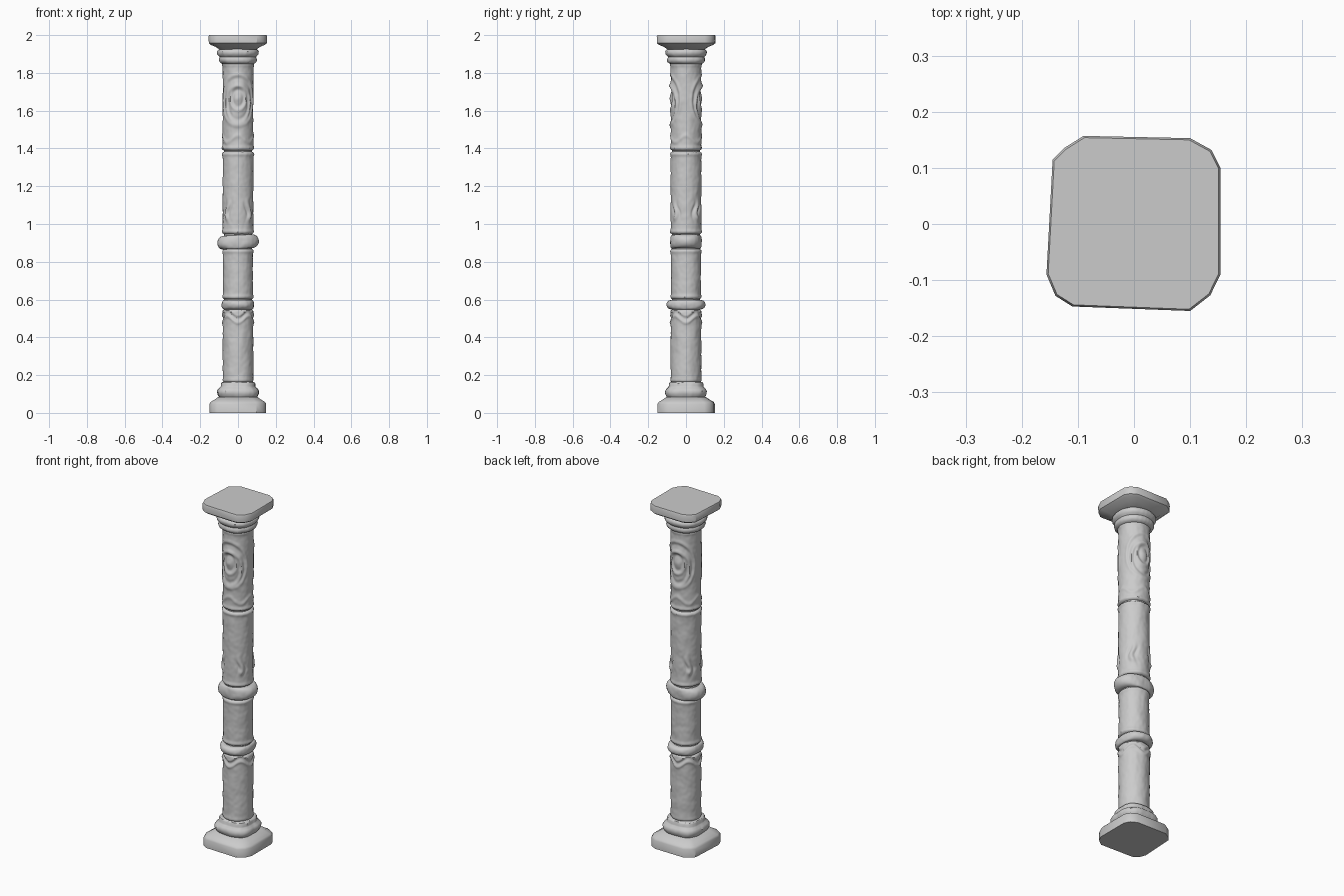
import bpy, bmesh, math
from mathutils import Vector, noise

if "Cube" in bpy.data.objects:
    bpy.data.objects.remove(bpy.data.objects["Cube"])

N = 112  # segments around the shaft


def finish(name, bm):
    bmesh.ops.recalc_face_normals(bm, faces=bm.faces)
    me = bpy.data.meshes.new(name)
    bm.to_mesh(me)
    bm.free()
    ob = bpy.data.objects.new(name, me)
    bpy.context.collection.objects.link(ob)
    for o in bpy.context.selected_objects:
        o.select_set(False)
    ob.select_set(True)
    bpy.context.view_layer.objects.active = ob
    bpy.ops.object.shade_smooth_by_angle(angle=math.radians(40))
    return ob


def skin(name, loops):
    """Join a stack of equal-length point loops and cap the ends."""
    bm = bmesh.new()
    rings = [[bm.verts.new(p) for p in loop] for loop in loops]
    n = len(rings[0])
    for a, b in zip(rings, rings[1:]):
        for i in range(n):
            j = (i + 1) % n
            bm.faces.new((a[i], a[j], b[j], b[i]))
    bm.faces.new(rings[0])
    bm.faces.new(rings[-1])
    return finish(name, bm)


def wear(p, amp):
    """Uneven, weathered stone surface."""
    return amp * (noise.noise(p * 22) + 0.5 * noise.noise(p * 55))


def moulding(name, rows, p=2.0, tilt=0.0, amp=0.003):
    """Rows are (z, half width x, half width y); p > 2 squares the section."""
    loops = []
    for z, hx, hy in rows:
        loop = []
        for i in range(N):
            t = 2 * math.pi * i / N
            c, s = math.cos(t), math.sin(t)
            r = (abs(c / hx) ** p + abs(s / hy) ** p) ** (-1 / p)
            r += wear(Vector((c * r, s * r, z)), amp)
            loop.append((c * r, s * r, z + tilt * c * r))
        loops.append(loop)
    return skin(name, loops)


def band(d, w):
    return math.exp(-(d / w) ** 2)


def relief(x, y, z):
    """Carved pattern, repeated on the front and back of the shaft."""
    a = math.atan2(x, abs(y))
    u = 0.083 * a
    h = 0.0
    if z > 1.42:
        # large eye made of nested ovals with a pupil
        for ru, rz, zc, hh in ((0.100, 0.135, 1.655, .004), (0.072, 0.10, 1.635, .005),
                               (0.044, 0.062, 1.665, .005)):
            d = (math.hypot(u / ru, (z - zc) / rz) - 1) * ru
            h += hh * (band(d, 0.008) - 0.7 * band(d + 0.014, 0.008))
        h += 0.006 * band(math.hypot(u, z - 1.665), 0.018)
        # scalloped lower border
        h += 0.004 * band(z - 1.45 - 0.018 * math.cos(4 * a), 0.012)
    elif 0.96 < z < 1.4:
        # hooks on the diagonals
        d = abs(abs(a) - 0.78 - 0.12 * math.sin((z - 1.02) * 50)) * 0.083
        if z < 1.15:
            fade = band(z - 1.07, 0.045)
            h += fade * (0.006 * band(d, 0.011) - 0.005 * band(d - 0.02, 0.008))
        h += 0.006 * band(math.hypot((abs(a) - 0.78) * 0.083, z - 1.035), 0.016)
    elif z < 0.54:
        # hanging swags under the lower ring
        for off, hh in ((0.0, .005), (0.022, -.004), (0.038, .004)):
            h += hh * band(z - 0.495 - off + 0.018 * math.cos(4 * a), 0.008)
    return h


def drum(name, z0, z1, r, flange, amp=0.0022):
    """Carved shaft drum with a low flange at its ends."""
    loops = []
    rows = int((z1 - z0) / 0.0065)
    for k in range(rows + 1):
        z = z0 + (z1 - z0) * k / rows
        e = min(z - z0, z1 - z)
        base = r + flange * band(e - 0.014, 0.01) - 0.010 * band(e, 0.005)
        loop = []
        for i in range(N):
            t = 2 * math.pi * i / N
            c, s = math.cos(t), math.sin(t)
            q = base + relief(c, s, z) + wear(Vector((c * r, s * r, z * 0.8)), amp)
            loop.append((c * q, s * q, z))
        loops.append(loop)
    return skin(name, loops)


# worn, chamfered square outline shared by plinth and top slab
OUTLINE = [(-.09, .157), (.10, .153), (.138, .132), (.154, .10), (.154, -.09), (.136, -.127),
           (.10, -.155), (-.11, -.147), (-.14, -.128), (-.156, -.09), (-.145, .115), (-.125, .135)]


def slab(name, rows):
    return skin(name, [[(x * s, y * s, z) for x, y in OUTLINE] for z, s in rows])


slab("plinth", [(0, .97), (.047, .97), (.058, .93), (.07, .80), (.085, .66)])
slab("top_slab", [(1.925, .64), (1.938, .76), (1.948, .92), (1.957, .99), (1.992, 1), (2, .98)])

# base and capital mouldings
moulding("base_moulding", [(z, h, h) for z, h in (
    (.06, .095), (.078, .097), (.088, .103), (.10, .109), (.115, .110), (.127, .104), (.136, .094),
    (.142, .091), (.155, .091), (.162, .087), (.166, .075))], p=3.0)
moulding("capital_moulding", [(z, h, h) for z, h in (
    (1.845, .075), (1.85, .088), (1.857, .097), (1.868, .101), (1.878, .099), (1.884, .096),
    (1.892, .104), (1.90, .109), (1.912, .110), (1.921, .105), (1.927, .096), (1.94, .093))], p=2.2)

# shaft
moulding("shaft_core", [(.15, .073, .073), (1.86, .073, .073)], amp=0)
drum("lower_drum", .16, .548, .081, .001)
drum("middle_drum", .60, .87, .079, .004)
drum("upper_drum", .945, 1.384, .081, .004)
drum("eye_drum", 1.388, 1.858, .081, .004)


# oval rings between the drums
def ring(name, zc, h, hx, hy, tilt):
    rows = []
    for k in range(13):
        t = -math.pi / 2 + math.pi * k / 12
        f = max(0.0, math.cos(t)) ** 0.8
        rows.append((zc + h * math.sin(t), .072 + (hx - .072) * f, .072 + (hy - .072) * f))
    moulding(name, rows, p=2.2, tilt=tilt)


ring("lower_ring", .573, .025, .086, .104, 0.0)
ring("middle_ring", .905, .036, .110, .084, 0.05)
